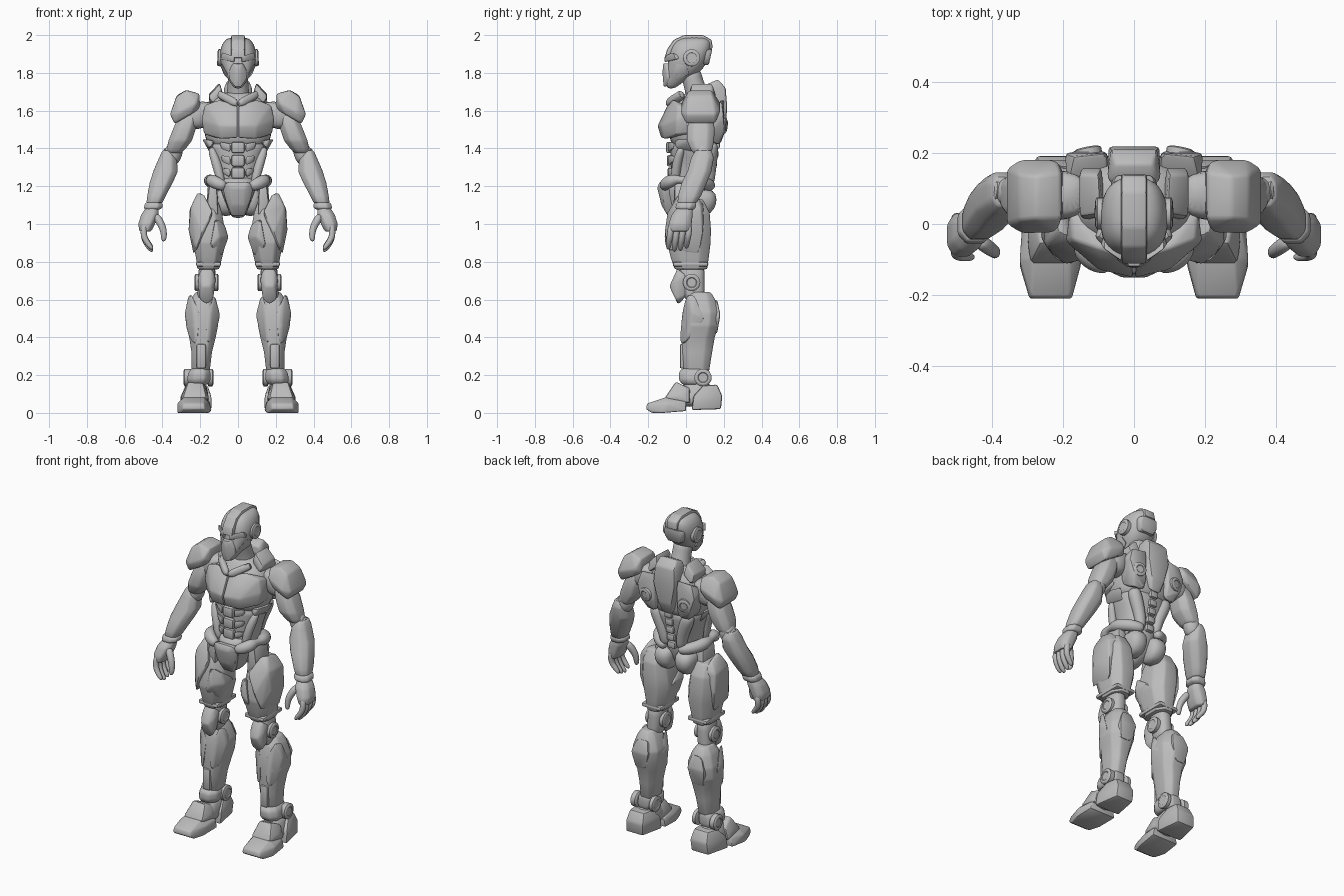
import bpy, bmesh, math
from mathutils import Vector

grey = bpy.data.materials.new("armour_grey")
grey.diffuse_color = (0.5, 0.5, 0.5, 1)


def finish(name, bm, mirror, bevel=0, subsurf=0):
    """Soften edges, add the mirrored side and link the part."""
    bmesh.ops.recalc_face_normals(bm, faces=bm.faces[:])
    if bevel:
        edges = [e for e in bm.edges if e.calc_face_angle(0) > math.radians(14)]
        bmesh.ops.bevel(bm, geom=edges, offset=bevel, segments=2, profile=0.5,
                        affect='EDGES', clamp_overlap=True)
    me = bpy.data.meshes.new(name)
    bm.to_mesh(me)
    bm.free()
    me.materials.append(grey)
    me.shade_smooth()
    if not subsurf:
        me.set_sharp_from_angle(angle=math.radians(32))
    ob = bpy.data.objects.new(name, me)
    bpy.context.collection.objects.link(ob)
    if mirror:
        ob.modifiers.new("mirror", 'MIRROR').use_mirror_merge = False
    if subsurf:
        m = ob.modifiers.new("smooth", 'SUBSURF')
        m.levels = m.render_levels = subsurf
    return ob


def skin(bm, loops):
    """Bridge equal rings of points and close both ends."""
    rows = [[bm.verts.new(p) for p in loop] for loop in loops]
    n = len(rows[0])
    for a, b in zip(rows, rows[1:]):
        for i in range(n):
            j = (i + 1) % n
            bm.faces.new((a[i], a[j], b[j], b[i]))
    bm.faces.new(rows[0][::-1])
    bm.faces.new(rows[-1])


OCT = [(1, -.5), (1, .5), (.5, 1), (-.5, 1), (-1, .5), (-1, -.5), (-.5, -1), (.5, -1)]
ROUND = [(math.copysign(abs(math.cos(a)) ** .8, math.cos(a)),
          math.copysign(abs(math.sin(a)) ** .8, math.sin(a)))
         for a in (math.tau * i / 16 for i in range(16))]


def loft(name, rings, mirror=True, smooth=False):
    """Stack of rings given as (z, x0, x1, y0, y1)."""
    bm = bmesh.new()
    shape = ROUND if smooth else OCT
    skin(bm, [[((x0 + x1) / 2 + u * (x1 - x0) / 2, (y0 + y1) / 2 + v * (y1 - y0) / 2, z)
               for u, v in shape] for z, x0, x1, y0, y1 in rings])
    return finish(name, bm, mirror, 0 if smooth else .009, 1 if smooth else 0)


def centre_loft(name, rings):
    return loft(name, [(z, -w, w, a, b) for z, w, a, b in rings], False, True)


def hull(name, pts, mirror=True, sym=False, bevel=.01):
    """Chamfered armour plate around a few corner points."""
    pts = list(pts)
    if sym:
        mirror = False
        pts += [(-x, y, z) for x, y, z in pts]
    bm = bmesh.new()
    for p in pts:
        bm.verts.new(p)
    bmesh.ops.remove_doubles(bm, verts=bm.verts[:], dist=.0005)
    bmesh.ops.convex_hull(bm, input=bm.verts[:])
    bmesh.ops.delete(bm, geom=[v for v in bm.verts if not v.link_faces], context='VERTS')
    bmesh.ops.dissolve_limit(bm, angle_limit=math.radians(4), verts=bm.verts[:], edges=bm.edges[:])
    return finish(name, bm, mirror, bevel)


def box(name, x0, x1, y0, y1, z0, z1, mirror=True, bevel=.01):
    return hull(name, [(x, y, z) for x in (x0, x1) for y in (y0, y1) for z in (z0, z1)],
                mirror, bevel=bevel)


def tube(name, path, mirror=True):
    """Rounded limb along (x, y, z, radius) points."""
    bm = bmesh.new()
    pts = [Vector(p[:3]) for p in path]
    loops = []
    for i, p in enumerate(pts):
        t = (pts[min(i + 1, len(pts) - 1)] - pts[max(i - 1, 0)]).normalized()
        u = t.cross(Vector((0.1, 1, 0.2))).normalized()
        v = t.cross(u)
        loops.append([p + (u * math.cos(a) + v * math.sin(a)) * path[i][3] * 1.06
                      for a in (math.tau * k / 8 for k in range(8))])
    skin(bm, loops)
    return finish(name, bm, mirror, subsurf=2)


def disc(name, c, axis, r, depth):
    """Round joint cap centred on c."""
    bm = bmesh.new()
    rot = Vector(axis).to_track_quat('Z', 'Y')
    skin(bm, [[Vector(c) + rot @ Vector((k * r * math.cos(a), k * r * math.sin(a), h * depth))
               for a in (math.tau * i / 20 for i in range(20))]
              for h, k in ((-.5, .8), (-.35, 1), (.35, 1), (.5, .8), (.5, .6), (.42, .52))])
    return finish(name, bm, True)


# Head
centre_loft("head", [(1.715, .02, -.10, -.06), (1.75, .042, -.112, -.02), (1.79, .066, -.11, .06),
                     (1.83, .088, -.1, .1), (1.88, .1, -.095, .12), (1.93, .095, -.085, .138),
                     (1.97, .077, -.06, .135), (1.99, .045, -.02, .11)])
hull("head_crest", [(.036, y, z) for y, z in ((-.113, 1.88), (-.1, 1.925), (-.065, 1.975), (-.01, 2.0),
                    (.09, 2.0), (.135, 1.975), (.142, 1.93), (0, 1.88))], sym=True, bevel=.008)
hull("face_plate", [(.0, -.125, 1.80), (.016, -.118, 1.725), (.05, -.1, 1.775), (.02, -.12, 1.85),
                    (.045, -.1, 1.81), (.03, -.04, 1.75), (.04, -.05, 1.85)], sym=True, bevel=.006)
hull("brow", [(.018, -.118, 1.855), (.02, -.115, 1.89), (.085, -.07, 1.91), (.096, -.055, 1.87),
              (.08, -.02, 1.88), (.02, -.06, 1.87)], bevel=.006)
hull("cheek", [(.06, -.085, 1.80), (.09, -.05, 1.85), (.095, .0, 1.84), (.075, .02, 1.79),
               (.04, -.07, 1.75), (.05, .0, 1.82)], bevel=.006)
disc("ear_disc", (.094, .03, 1.88), (1, 0, .05), .045, .03)
hull("head_back", [(.05, .14, 1.93), (.06, .13, 1.88), (.04, .12, 1.84), (.07, .1, 1.92), (.06, .06, 1.85)], sym=True)
tube("neck", [(0, .07, 1.63, .072), (0, .055, 1.7, .06), (0, .035, 1.76, .055), (0, .02, 1.82, .06)], False)

# Torso
centre_loft("abdomen", [(1.16, .11, -.07, .11), (1.25, .11, -.078, .135), (1.32, .125, -.082, .15),
                        (1.39, .152, -.085, .165), (1.46, .17, -.09, .175)])
centre_loft("ribcage", [(1.39, .15, -.075, .16), (1.45, .178, -.09, .18), (1.55, .19, -.09, .19),
                        (1.63, .165, -.06, .18), (1.68, .11, -.02, .16), (1.7, .07, .0, .13)])
hull("chest_plate", [(.002, -.152, 1.52), (.002, -.132, 1.455), (.002, -.1, 1.625), (.1, -.13, 1.52),
                     (.095, -.115, 1.45), (.1, -.07, 1.66), (.175, -.045, 1.63), (.192, -.05, 1.55),
                     (.178, -.05, 1.475), (.002, 0, 1.47), (.002, 0, 1.61), (.18, .04, 1.61), (.18, .04, 1.48)])
hull("collar", [(0, -.115, 1.635), (0, -.085, 1.66), (0, -.08, 1.61), (.03, -.1, 1.67), (.04, -.1, 1.63),
                (.1, -.035, 1.71), (.115, -.04, 1.68), (.085, -.01, 1.7), (.1, 0, 1.66)])
hull("side_rib", [(.17, -.05, 1.45), (.19, .02, 1.45), (.175, .1, 1.44), (.15, -.06, 1.40), (.145, .08, 1.37),
                  (.12, -.06, 1.44)])
for i, z in enumerate((1.405, 1.335, 1.27)):
    box("belly_plate_%d" % i, -.034, .034, -.105 + i * .004, -.05, z - .03, z + .03, False)
    hull("belly_side_%d" % i, [(.04, -.1, z + .024), (.04, -.098, z - .03), (.1 - i * .008, -.078, z + .034),
                               (.09 - i * .008, -.075, z - .01), (.045, -.04, z), (.09, -.04, z + .01)])
tube("waist_muscle", [(.145, -.02, 1.41, .02), (.12, -.045, 1.34, .026), (.1, -.055, 1.27, .026), (.085, -.06, 1.2, .02)])

# Back
hull("back_pack", [(.06, .11, 1.74), (.055, .17, 1.765), (.065, .21, 1.72), (.075, .13, 1.72), (.072, .218, 1.62),
                   (.045, .21, 1.5), (.03, .185, 1.43), (.07, .13, 1.5)], sym=True)
hull("shoulder_blade", [(.075, .2, 1.66), (.17, .19, 1.65), (.195, .2, 1.57), (.17, .205, 1.49), (.08, .205, 1.5),
                        (.07, .18, 1.42), (.14, .17, 1.42), (.19, .1, 1.6), (.17, .1, 1.45), (.07, .1, 1.6)])
disc("back_pod", (.13, .2, 1.52), (.2, 1, -.1), .04, .03)
hull("shoulder_strap", [(.085, .02, 1.71), (.095, .03, 1.745), (.1, .14, 1.745), (.155, .02, 1.68), (.155, .14, 1.69),
                        (.09, .16, 1.68), (.14, .01, 1.64), (.15, .16, 1.63), (.08, .03, 1.66)])
for i in range(5):
    z = 1.22 + .05 * i
    box("spine_plate_%d" % i, -.025, .025, .1, .147 + .008 * i, z - .02, z + .02, False, .008)
tube("back_muscle", [(.05, .12, 1.2, .03), (.06, .125, 1.28, .034), (.09, .13, 1.36, .04), (.12, .135, 1.44, .04)])

# Pelvis
centre_loft("pelvis", [(1.03, .028, -.06, .0), (1.06, .05, -.09, .07), (1.12, .068, -.115, .11),
                       (1.19, .1, -.125, .13), (1.235, .1, -.1, .13), (1.25, .08, -.08, .12)])
hull("groin_plate", [(.06, -.14, 1.225), (.085, -.12, 1.19), (.066, -.12, 1.12), (.035, -.095, 1.04), (.03, -.13, 1.1),
                     (.035, -.152, 1.19), (.05, -.05, 1.2), (.03, -.05, 1.05)], sym=True)
tube("hip_belt", [(.06, -.115, 1.195, .028), (.11, -.11, 1.215, .034), (.15, -.065, 1.235, .04), (.155, 0, 1.235, .034),
                  (.145, .06, 1.225, .038), (.1, .115, 1.21, .034), (.04, .14, 1.2, .028)])
loft("buttock", [(1.04, .03, .1, .04, .11), (1.08, .012, .12, .0, .155), (1.13, .008, .135, .0, .168),
                 (1.19, .01, .12, .0, .15)], smooth=True)

# Arms
loft("shoulder_joint", [(1.5, .17, .27, .03, .13), (1.55, .15, .29, .01, .155), (1.61, .13, .28, .01, .15),
                        (1.65, .13, .24, .03, .14)], smooth=True)
hull("shoulder_pad", [(.205, .015, 1.69), (.275, .015, 1.708), (.205, .145, 1.69), (.275, .135, 1.71), (.325, .01, 1.675),
                      (.325, .14, 1.68), (.36, .0, 1.58), (.36, .155, 1.58), (.335, .0, 1.53), (.335, .155, 1.53),
                      (.22, -.025, 1.64), (.315, -.028, 1.59), (.22, .182, 1.64), (.32, .182, 1.6), (.2, .03, 1.61),
                      (.2, .15, 1.61), (.25, -.015, 1.58), (.25, .17, 1.58)])
loft("upper_arm", [(1.58, .205, .31, .02, .14), (1.5, .225, .345, .005, .152), (1.44, .245, .368, .005, .148),
                   (1.395, .28, .378, .025, .14), (1.375, .3, .375, .04, .13)])
tube("elbow", [(.325, .09, 1.42, .045), (.345, .09, 1.37, .052), (.365, .085, 1.32, .045)])
disc("elbow_disc", (.385, .095, 1.365), (1, .1, .3), .034, .03)
loft("forearm", [(1.39, .345, .4, .05, .135), (1.35, .325, .418, .028, .147), (1.28, .318, .448, .008, .135),
                 (1.22, .345, .467, -.022, .112), (1.15, .382, .48, -.042, .08), (1.11, .402, .485, -.045, .055)])
loft("wrist", [(1.115, .41, .485, -.045, .05), (1.105, .398, .494, -.052, .055), (1.085, .4, .498, -.056, .05),
               (1.075, .42, .49, -.045, .04)])
loft("palm", [(1.09, .42, .485, -.045, .035), (1.05, .42, .512, -.075, .035), (1.0, .44, .528, -.092, .03),
              (.96, .46, .522, -.092, .025)])
for i in range(4):
    y, d = -.078 + .032 * i, .012 * abs(i - 1.3)
    tube("finger_%d" % i, [(.495, y, 1.0, .018), (.502, y - .006, .94, .018), (.485, y - .012, .89 + d, .016),
                           (.45, y - .016, .848 + d, .012)])
tube("thumb", [(.44, -.045, 1.05, .024), (.405, -.07, 1.0, .021), (.39, -.08, .95, .018), (.395, -.085, .905, .013)])

# Thighs
hull("hip_block", [(.112, -.06, 1.21), (.15, -.06, 1.225), (.17, -.06, 1.05), (.105, -.07, 1.05), (.115, .06, 1.21),
                   (.16, .06, 1.2), (.17, .08, 1.05), (.1, .08, 1.05)])
loft("thigh", [(1.13, .11, .22, -.04, .09), (1.06, .085, .24, -.075, .125), (.97, .07, .245, -.095, .132),
               (.9, .065, .238, -.1, .13), (.82, .085, .222, -.08, .12), (.76, .1, .215, -.06, .112)])
hull("thigh_plate", [(.18, -.04, 1.16), (.215, -.02, 1.165), (.215, .06, 1.15), (.13, -.1, 1.06), (.25, -.06, 1.09),
                     (.255, .08, 1.08), (.262, -.04, .97), (.255, .09, .95), (.22, -.1, .86), (.19, -.115, .96),
                     (.235, .07, .84), (.19, .1, 1.1)])
hull("inner_thigh_plate", [(.12, -.1, 1.04), (.07, -.06, 1.0), (.05, -.05, .93), (.06, .05, .93), (.1, -.115, .93),
                           (.15, -.11, .88), (.085, -.05, .83), (.12, 0, .95), (.09, .05, .86)])
box("thigh_band", .09, .222, -.07, .118, .775, .8)

# Knees
loft("knee_core", [(.79, .115, .21, -.04, .1), (.72, .12, .212, -.035, .1), (.64, .125, .215, -.02, .1),
                   (.58, .14, .22, .0, .1)], smooth=True)
disc("knee_disc", (.21, .03, .69), (1, 0, 0), .046, .04)
disc("knee_disc_inner", (.118, .03, .69), (-1, 0, 0), .046, .03)
hull("knee_cap", [(.135, -.045, .765), (.195, -.045, .765), (.118, -.05, .7), (.212, -.05, .7), (.145, -.088, .67),
                  (.19, -.088, .67), (.13, -.055, .6), (.205, -.055, .6), (.165, -.04, .57), (.12, .0, .73),
                  (.21, .0, .73), (.14, .0, .62), (.2, .0, .62)])

# Shins
loft("shin", [(.64, .15, .225, .03, .13), (.6, .125, .25, .0, .155), (.53, .1, .272, -.015, .177),
              (.46, .106, .275, -.022, .172), (.4, .118, .258, -.022, .152), (.32, .138, .246, -.022, .138),
              (.22, .15, .245, -.012, .122)])
hull("shin_guard_outer", [(.2, -.02, .53), (.245, .0, .63), (.262, .05, .625), (.282, .03, .53), (.28, .1, .5),
                          (.26, .01, .4), (.21, -.034, .4), (.225, -.03, .35), (.25, .08, .42)])
hull("shin_guard_inner", [(.165, -.02, .53), (.13, .0, .625), (.118, .05, .61), (.095, .03, .52), (.1, .1, .5),
                          (.12, .01, .4), (.175, -.034, .4), (.155, -.03, .36), (.13, .08, .42)])
box("shin_front_plate", .17, .22, -.033, .03, .235, .365)
hull("calf_plate", [(.15, .16, .6), (.22, .165, .6), (.13, .182, .52), (.25, .182, .52), (.16, .165, .42),
                    (.23, .165, .42), (.14, .1, .55), (.24, .1, .45)])

# Feet
loft("ankle_collar", [(.235, .16, .245, -.02, .12), (.215, .145, .262, -.037, .125), (.175, .145, .27, -.037, .125),
                      (.15, .16, .26, -.02, .12)])
disc("ankle_disc", (.268, .09, .187), (1, 0, 0), .046, .04)
disc("ankle_disc_inner", (.146, .09, .187), (-1, 0, 0), .046, .03)
loft("foot_core", [(.17, .17, .26, 0, .13), (.1, .155, .28, -.08, .15), (.03, .15, .3, -.12, .16)], smooth=True)
hull("toe", [(.175, -.212, .02), (.295, -.212, .02), (.18, -.205, .05), (.29, -.205, .05), (.15, -.12, .0),
             (.322, -.12, .0), (.17, -.18, 0), (.3, -.18, 0), (.15, -.1, .05), (.322, -.1, .05), (.18, -.1, .085),
             (.285, -.1, .085), (.14, .0, .01), (.315, .0, .01), (.15, .0, .06), (.3, .0, .06)])
hull("instep_plate", [(.165, -.115, .075), (.295, -.115, .075), (.185, -.055, .16), (.265, -.055, .165), (.155, -.03, .09),
                      (.3, -.03, .09), (.17, .02, .13), (.28, .02, .13), (.16, .02, .05), (.3, .02, .05)])
hull("heel", [(.14, .03, .015), (.31, .03, .015), (.165, .185, .02), (.28, .185, .02), (.14, .04, .09), (.305, .04, .09),
              (.16, .192, .09), (.275, .192, .09), (.17, .165, .15), (.265, .165, .15), (.16, .09, .145), (.28, .09, .145)])
